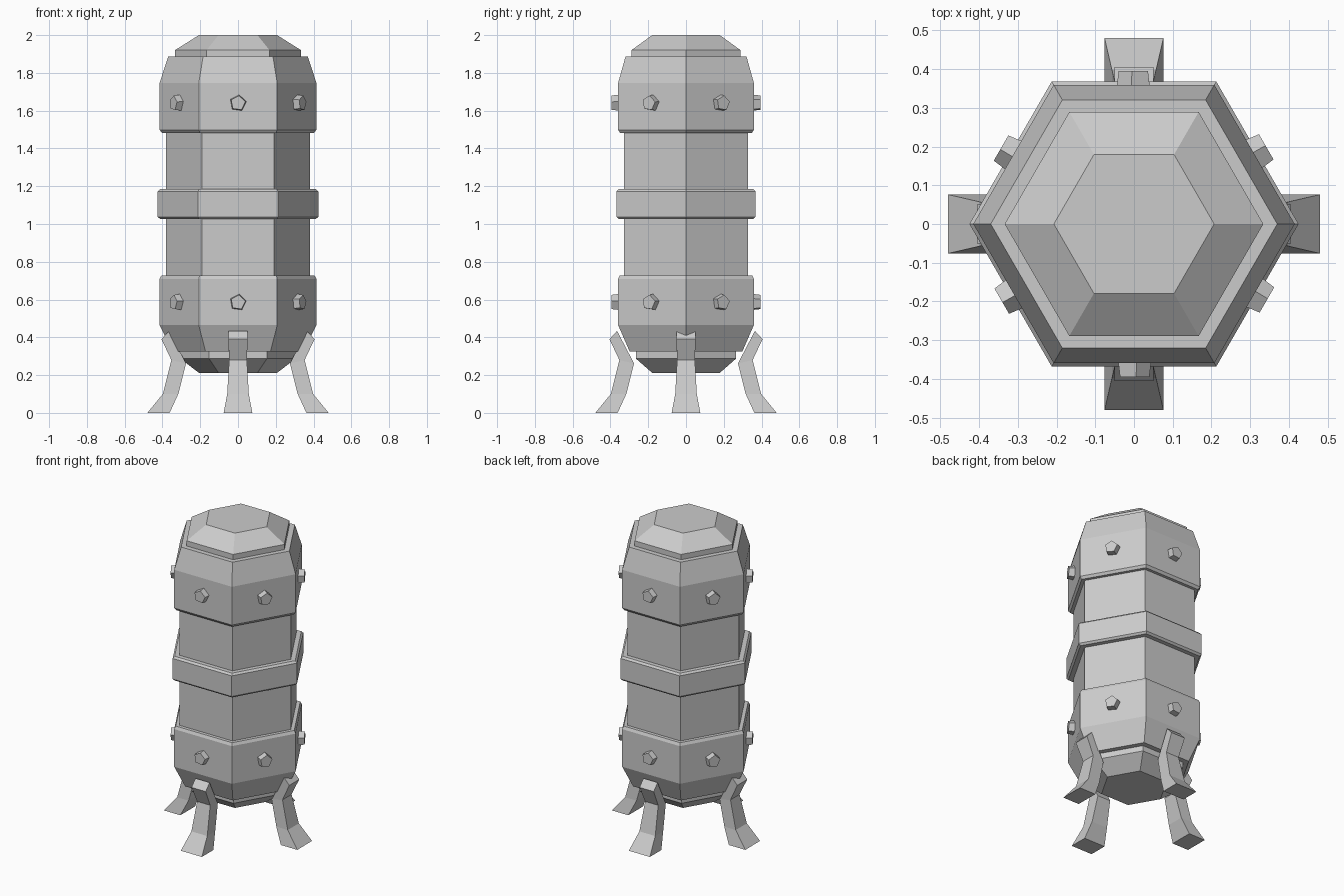
import bpy
from math import sin, cos, pi, radians, sqrt

if "Cube" in bpy.data.objects:
    bpy.data.objects.remove(bpy.data.objects["Cube"])


def make(name, verts, faces):
    mesh = bpy.data.meshes.new(name)
    mesh.from_pydata(verts, [], faces)
    mesh.update()
    obj = bpy.data.objects.new(name, mesh)
    bpy.context.collection.objects.link(obj)
    return obj


def loft(name, rings, cap=True):
    """Skin equal-sized, counter-clockwise rings into a flat-faced solid."""
    n = len(rings[0])
    verts = [v for ring in rings for v in ring]
    faces = []
    for k in range(len(rings) - 1):
        for i in range(n):
            j = (i + 1) % n
            faces.append((k * n + i, k * n + j, (k + 1) * n + j, (k + 1) * n + i))
    if cap:
        faces.append(tuple(reversed(range(n))))
        faces.append(tuple(range(len(verts) - n, len(verts))))
    return make(name, verts, faces)


def hexagon(name, profile, cap=True):
    """Six-sided solid from (radius, height) pairs listed bottom to top."""
    rings = [[(r * cos(i * pi / 3), r * sin(i * pi / 3), z) for i in range(6)]
             for r, z in profile]
    return loft(name, rings, cap)


# Hexagonal tank body, end collars and domes
hexagon("tank_core", [(0.38, 0.72), (0.38, 1.49)], cap=False)
hexagon("lower_collar", [(0.344, 0.324), (0.415, 0.465), (0.415, 0.71), (0.405, 0.728)])
hexagon("upper_collar", [(0.402, 1.482), (0.415, 1.498), (0.415, 1.747), (0.37, 1.886)])
hexagon("bottom_dome", [(0.204, 0.21), (0.307, 0.288), (0.307, 0.33)])
hexagon("top_dome", [(0.334, 1.88), (0.334, 1.92), (0.207, 2.0)])

# Middle band, closed against the core
hexagon("middle_band", [(0.375, 1.026), (0.412, 1.026), (0.425, 1.038),
                        (0.425, 1.172), (0.412, 1.184), (0.375, 1.184)], cap=False)

# Pentagonal bolts, one per face on each collar
APOTHEM = 0.415 * sqrt(3) / 2
for row, z in (("lower", 0.585), ("upper", 1.64)):
    for i in range(6):
        rings = []
        for depth, r in ((-0.01, 0.046), (0.036, 0.040)):
            rings.append([(APOTHEM + depth,
                           r * cos(radians(10 + 72 * k)),
                           r * sin(radians(10 + 72 * k))) for k in range(5)])
        bolt = loft(f"{row}_bolt_{i + 1}", rings)
        bolt.location.z = z
        bolt.rotation_euler.z = radians(30 + 60 * i)

# Four splayed legs: (outer r, outer z, inner r, inner z, half width)
LEG = [(0.48, 0.0, 0.362, 0.0, 0.076),
       (0.398, 0.1, 0.316, 0.1, 0.057),
       (0.353, 0.28, 0.275, 0.262, 0.047),
       (0.405, 0.39, 0.365, 0.434, 0.051)]
for i, side in enumerate(("right", "back", "left", "front")):
    rings = [[(ro, -w, zo), (ro, w, zo), (ri, w, zi), (ri, -w, zi)]
             for ro, zo, ri, zi, w in LEG]
    leg = loft(f"{side}_leg", rings)
    leg.rotation_euler.z = i * pi / 2
